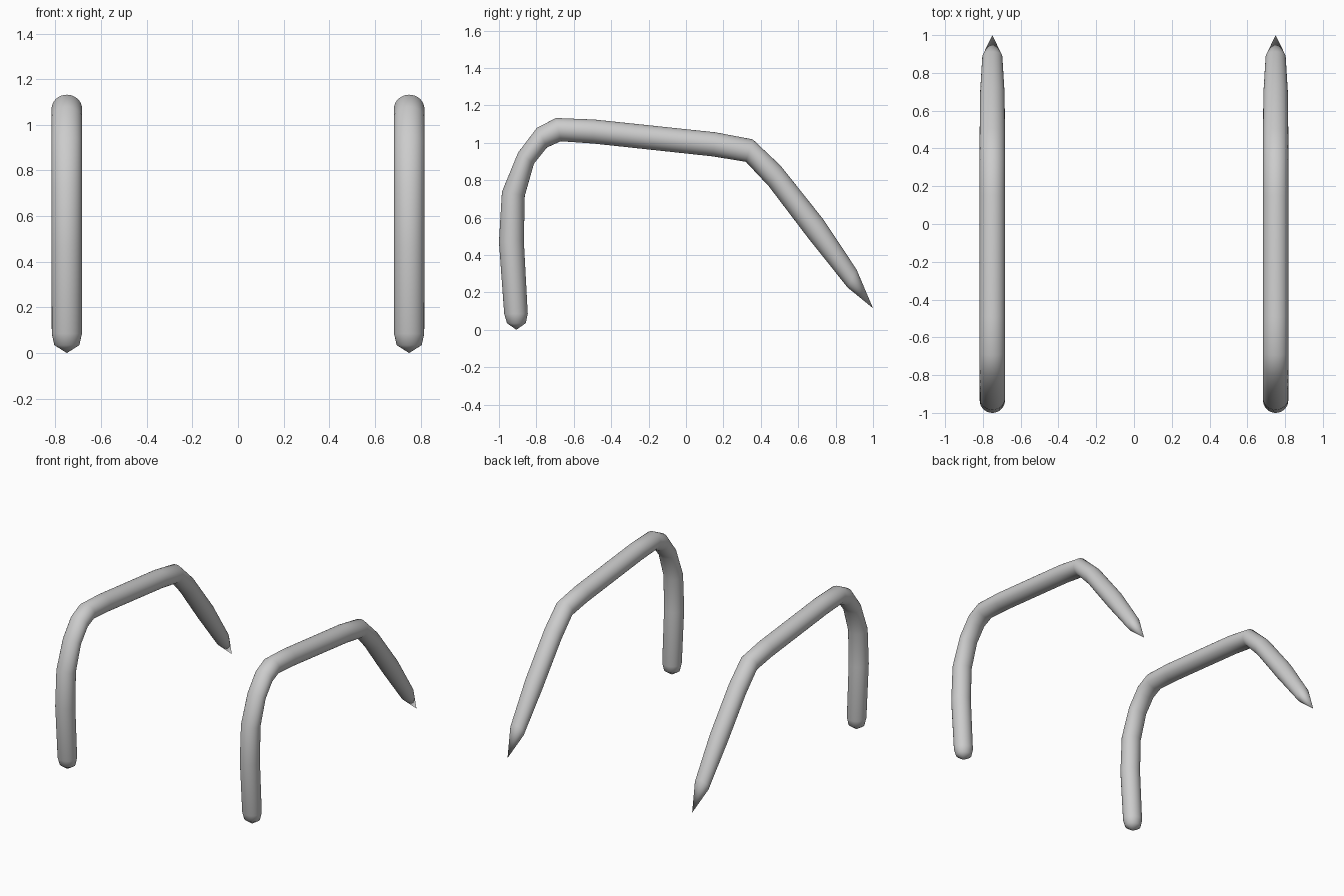
import bpy, bmesh
from math import cos, sin, tau

if "Cube" in bpy.data.objects:
    bpy.data.objects.remove(bpy.data.objects["Cube"])

SIDES = 32
# Side profile stations: outer (y, z), inner (y, z), half width in x
STATIONS = [
    ((-.957, .035), (-.857, .035), .055),
    ((-.972, .085), (-.846, .085), .066),
    ((-1.0, .47), (-.867, .475), .067),
    ((-.984, .738), (-.862, .717), .067),
    ((-.898, .947), (-.813, .888), .067),
    ((-.797, 1.08), (-.743, .975), .067),
    ((-.695, 1.132), (-.669, 1.008), .067),
    ((-.49, 1.124), (-.498, .996), .067),
    ((.155, 1.056), (.144, .927), .067),
    ((.357, 1.018), (.32, .898), .067),
    ((.506, .877), (.443, .767), .067),
    ((.735, .589), (.648, .497), .065),
    ((.912, .322), (.864, .226), .053),
]
FOOT, TIP = (-.907, 0.0), (1.0, .115)


def bent_bar(name, x):
    bm = bmesh.new()
    rings = []
    for outer, inner, half in STATIONS:
        cy, cz = (outer[0] + inner[0]) / 2, (outer[1] + inner[1]) / 2
        dy, dz = (outer[0] - inner[0]) / 2, (outer[1] - inner[1]) / 2
        rings.append([bm.verts.new((x + half * sin(tau * i / SIDES),
                                    cy + dy * cos(tau * i / SIDES),
                                    cz + dz * cos(tau * i / SIDES)))
                      for i in range(SIDES)])
    # Tube walls
    for a, b in zip(rings, rings[1:]):
        for i in range(SIDES):
            j = (i + 1) % SIDES
            bm.faces.new((a[i], a[j], b[j], b[i]))
    # Rounded foot and pointed tip
    for ring, (y, z) in ((rings[0], FOOT), (rings[-1], TIP)):
        apex = bm.verts.new((x, y, z))
        for i in range(SIDES):
            bm.faces.new((ring[i], ring[(i + 1) % SIDES], apex))
    bmesh.ops.recalc_face_normals(bm, faces=bm.faces)
    for f in bm.faces:
        f.smooth = True
    mesh = bpy.data.meshes.new(name)
    bm.to_mesh(mesh)
    bm.free()
    bpy.context.collection.objects.link(bpy.data.objects.new(name, mesh))


# Matching pair of bent bars
for side, name in ((-1, "left_temple_arm"), (1, "right_temple_arm")):
    bent_bar(name, side * .75)
